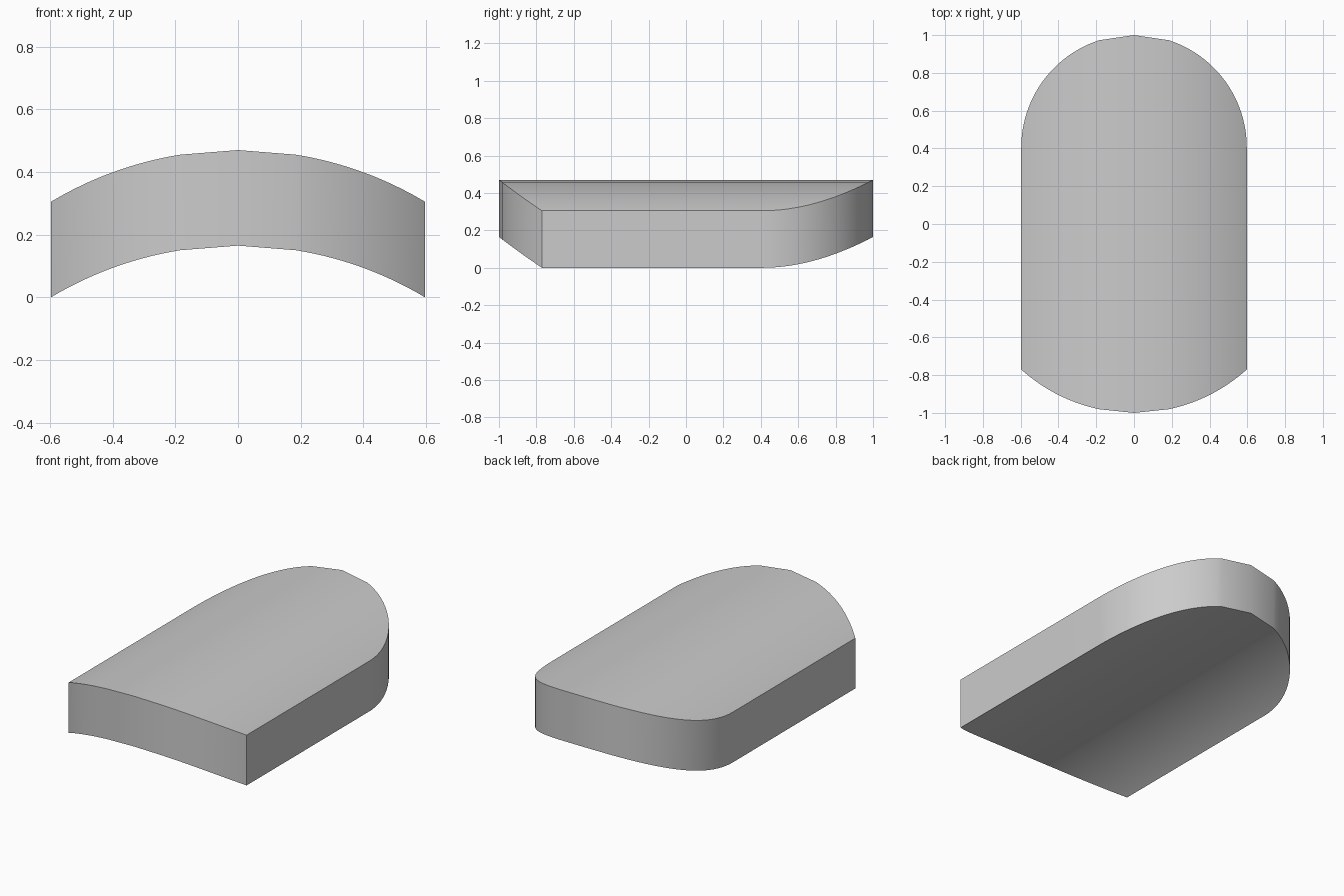
import bpy, bmesh, math

cube = bpy.data.objects.get("Cube")
if cube:
    bpy.data.objects.remove(cube, do_unlink=True)

HALF = 0.597        # half width
THICK = 0.305       # vertical thickness
CENTRE = 0.405      # centre of the rounded back end

# Plain grey material
grey = bpy.data.materials.new("grey")
grey.use_nodes = True
colour = (0.6, 0.6, 0.6, 1)
grey.diffuse_color = colour
grey.node_tree.nodes["Principled BSDF"].inputs["Base Color"].default_value = colour


def arc_drop(x, radius):
    return radius - math.sqrt(radius * radius - x * x)


# Stations across the width, finer at the sides, with straight facets in the middle
side = [HALF * math.sin(math.radians(a)) for a in range(18, 91, 3)]
stations = [-x for x in reversed(side)] + [0] + side

# Arched slab: each station is a four-cornered slice along y
bm = bmesh.new()
slices = []
for x in stations:
    front = -1 + arc_drop(x, 0.89)
    back = CENTRE + math.sqrt(max(0, HALF ** 2 - x * x))
    if x == 0:
        back = 1
    top = 0.47 - arc_drop(x, 1.162)
    low = top - THICK
    corners = [(front, low), (back, low), (back, top), (front, top)]
    slices.append([bm.verts.new((x, y, z)) for y, z in corners])

for a, b in zip(slices, slices[1:]):
    for i in range(4):
        j = (i + 1) % 4
        bm.faces.new((a[i], a[j], b[j], b[i]))
bm.faces.new(slices[0])
bm.faces.new(slices[-1])
bmesh.ops.recalc_face_normals(bm, faces=bm.faces)

mesh = bpy.data.meshes.new("arched_slab")
bm.to_mesh(mesh)
bm.free()
mesh.materials.append(grey)
slab = bpy.data.objects.new("arched_slab", mesh)
bpy.context.collection.objects.link(slab)

# Smooth curved walls, sharp rims
bpy.context.view_layer.objects.active = slab
slab.select_set(True)
bpy.ops.object.shade_smooth_by_angle(angle=math.radians(30))
